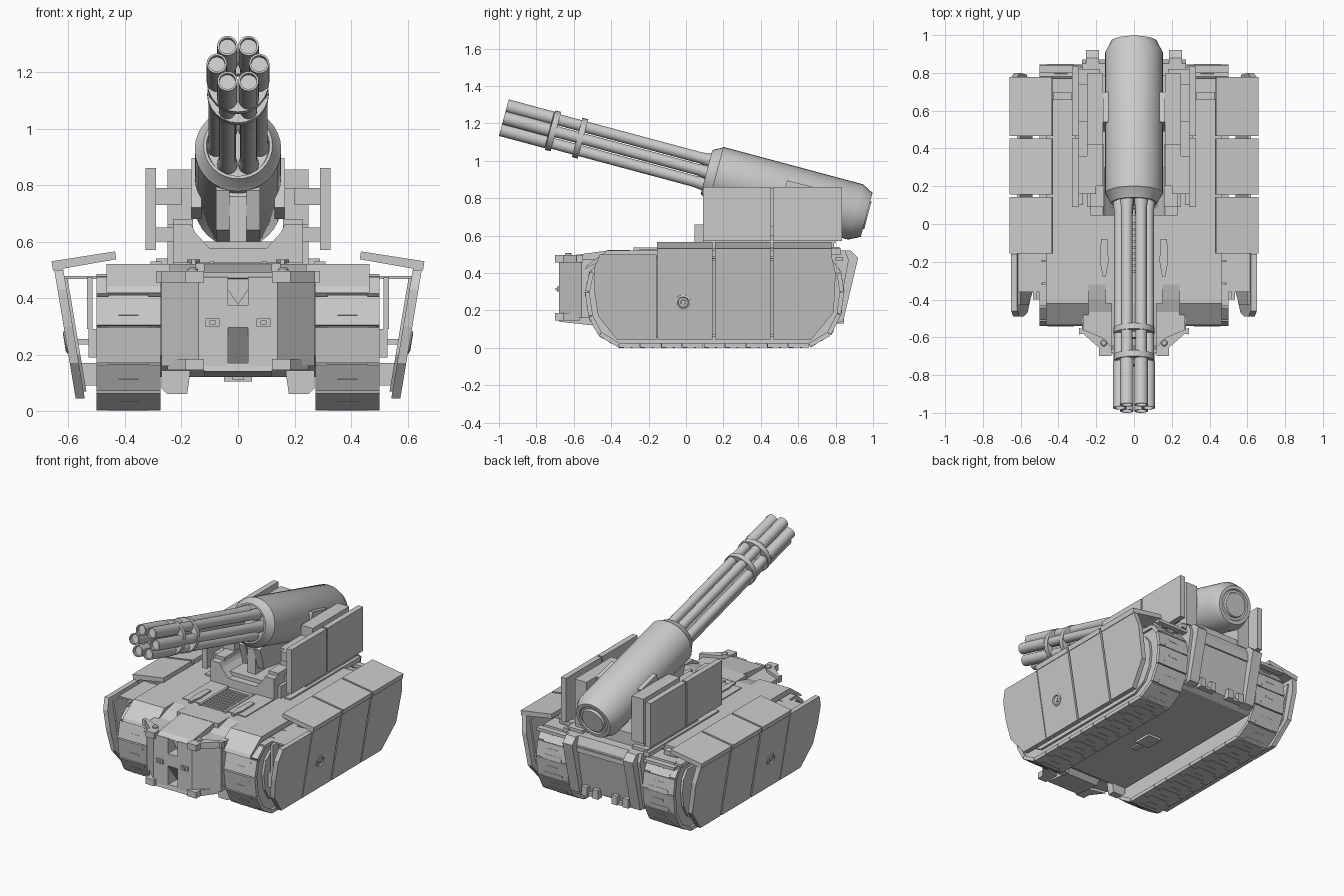
import bpy, bmesh
from math import sin, cos, pi, radians, hypot, atan2
from mathutils import Matrix, Vector

if "Cube" in bpy.data.objects:
    bpy.data.objects.remove(bpy.data.objects["Cube"])


def finish(name, bm, mirror=False, smooth=False):
    bmesh.ops.recalc_face_normals(bm, faces=bm.faces[:])
    me = bpy.data.meshes.new(name)
    bm.to_mesh(me)
    bm.free()
    ob = bpy.data.objects.new(name, me)
    bpy.context.collection.objects.link(ob)
    if mirror:
        ob.modifiers.new("mirror", 'MIRROR').use_clip = False
    if smooth:
        bpy.ops.object.select_all(action='DESELECT')
        ob.select_set(True)
        bpy.context.view_layer.objects.active = ob
        bpy.ops.object.shade_smooth_by_angle(angle=radians(35))
    return ob


def add_prism(bm, axis, prof, a, b):
    """Extrude a 2D profile along an axis: x -> (y,z), y -> (x,z), z -> (x,y)."""
    place = {'x': lambda p, d: (d, p[0], p[1]),
             'y': lambda p, d: (p[0], d, p[1]),
             'z': lambda p, d: (p[0], p[1], d)}[axis]
    lo = [bm.verts.new(place(p, a)) for p in prof]
    hi = [bm.verts.new(place(p, b)) for p in prof]
    n = len(prof)
    bm.faces.new(lo)
    bm.faces.new(hi[::-1])
    for i in range(n):
        bm.faces.new((lo[i], lo[(i + 1) % n], hi[(i + 1) % n], hi[i]))


def prism(name, axis, prof, a, b, mirror=False, lean=0):
    bm = bmesh.new()
    add_prism(bm, axis, prof, a, b)
    for v in bm.verts:
        v.co.x += lean * v.co.z
    return finish(name, bm, mirror)


def boxes(name, dims, mirror=False):
    bm = bmesh.new()
    for x0, x1, y0, y1, z0, z1 in dims:
        add_prism(bm, 'z', [(x0, y0), (x1, y0), (x1, y1), (x0, y1)], z0, z1)
    return finish(name, bm, mirror)


def lathe(name, prof, mats, seg=32, closed=False, mirror=False):
    """Spin an (r, height) profile about z; one copy per matrix."""
    bm = bmesh.new()
    for m in mats:
        rings = []
        for r, h in prof:
            if r == 0:
                rings.append([bm.verts.new(m @ Vector((0, 0, h)))] * seg)
            else:
                rings.append([bm.verts.new(m @ Vector((r * cos(2 * pi * k / seg), r * sin(2 * pi * k / seg), h)))
                              for k in range(seg)])
        pairs = list(zip(rings, rings[1:] + rings[:1]))
        for A, B in pairs if closed else pairs[:-1]:
            for k in range(seg):
                q = [A[k], A[(k + 1) % seg], B[(k + 1) % seg], B[k]]
                bm.faces.new(list(dict.fromkeys(q)))
    return finish(name, bm, mirror, True)


# Tracks: core loop, then link plates with interlocking teeth laid along it
loop = [(-.36, .014), (-.46, .075), (-.51, .17), (-.528, .30), (-.503, .405), (-.435, .466),
        (.77, .466), (.818, .40), (.833, .30), (.818, .18), (.765, .075), (.66, .014)]
cy, cz = .155, .245
prism("track_core", 'x', [(cy + (y - cy) * .99, cz + (z - cz) * .975) for y, z in loop], .285, .485, True)
bm = bmesh.new()
for (y0, z0), (y1, z1) in zip(loop, loop[1:] + loop[:1]):
    L = hypot(y1 - y0, z1 - z0)
    n = max(1, round(L / .115))
    step = L / n
    ang = atan2(z1 - z0, y1 - y0)
    for i in range(n):
        t = (i + .5) / n
        m = Matrix.Translation((.3875, y0 + (y1 - y0) * t, z0 + (z1 - z0) * t)) @ Matrix.Rotation(ang, 4, 'X')
        for w, l, th, off, lift in ((.225, step - .004, .024, 0, 0), (.14, .03, .02, step * .38, .004),
                                    (.07, .012, .02, -step * .1, .004)):
            bmesh.ops.create_cube(bm, size=1, matrix=m @ Matrix.Translation((0, off, lift))
                                  @ Matrix.Diagonal((w, l, th, 1)))
finish("track_links", bm, True)
prism("track_side_plate", 'x', [(cy + (y - cy) * .88, cz + (z - cz) * .8) for y, z in loop], .48, .50, True)

# Hull tub, belly plate and deck
prism("hull", 'x', [(-.42, .12), (-.56, .2), (-.56, .44), (-.40, .5), (-.32, .52),
                    (.85, .52), (.87, .47), (.81, .15), (.76, .12)], -.275, .275)
boxes("belly_hatch", [(-.05, .05, .08, .2, .105, .125), (-.02, .02, .0, .08, .11, .125)])
prism("fender", 'x', [(-.54, .42), (-.53, .44), (-.42, .52), (.66, .52), (.66, .485), (-.42, .485)], .24, .465, True)
boxes("rear_fender_strip", [(.27, .31, .1, .83, .50, .53), (.33, .43, .66, .70, .46, .505),
                            (.28, .50, .80, .84, .465, .485)], True)
boxes("deck_step", [(.10, .23, -.25, .1, .515, .526), (.18, .29, .29, .82, .515, .54)], True)
boxes("deck_grille", [(-.1, -.085, -.27, .03, .515, .53), (.085, .1, -.27, .03, .515, .53)]
      + [(-.085, .085, -.26 + i * .032, -.246 + i * .032, .515, .528) for i in range(9)])
prism("deck_latch", 'z', [(.14, -.08), (.175, -.08), (.18, -.2), (.165, -.28), (.15, -.28), (.135, -.2)],
      .52, .536, True)
boxes("deck_front_hatch", [(-.15, .15, -.42, -.3, .49, .522)])

# Rear plate with fins and tow clasps
prism("rear_fin", 'x', [(.78, .13), (.84, .14), (.92, .48), (.88, .52), (.78, .52)], .185, .255, True)
boxes("rear_clasp", [(.05, .09, .80, .845, .13, .19), (.13, .17, .80, .845, .13, .19),
                     (.05, .17, .80, .835, .13, .15)], True)
boxes("rear_sill", [(-.2, .2, .78, .87, .42, .45)])

# Nose: two angled halves with raked recesses between them
prism("nose_half", 'z', [(.035, -.68), (.14, -.68), (.27, -.56), (.27, -.42), (.035, -.42)], .16, .475, True)
prism("nose_chin", 'x', [(-.675, .17), (-.68, .14), (-.5, .12), (-.45, .17)], -.12, .12)
prism("nose_corner", 'z', [(.12, -.70), (.185, -.70), (.185, -.655), (.27, -.58), (.29, -.585),
                           (.29, -.55), (.17, -.6), (.12, -.65)], .455, .495, True)
prism("nose_corner_low", 'z', [(.12, -.70), (.185, -.70), (.185, -.655), (.25, -.57), (.12, -.6)], .145, .185, True)
prism("nose_slot", 'x', [(-.68, .375), (-.68, .295), (-.58, .165), (-.43, .165), (-.43, .375)], -.036, .036)
prism("nose_wedge", 'y', [(-.036, .43), (0, .375), (.036, .43), (.036, .47), (-.036, .47)], -.62, -.43)
prism("nose_cap", 'x', [(-.675, .47), (-.64, .49), (-.42, .52), (-.38, .5), (-.42, .46)], -.12, .12)
boxes("nose_tow_eye", [(.065, .115, -.69, -.675, .30, .327), (.08, .10, -.697, -.685, .306, .321)], True)
lathe("nose_lamp", [(0, .015), (.012, .015), (.018, .01), (.018, 0), (0, 0)],
      [Matrix.Translation((.16, -.63, .493))], 12, mirror=True)
prism("hull_lower_guard", 'y', [(.17, .13), (.18, .06), (.25, .06), (.27, .08), (.27, .17), (.17, .17)],
      -.46, -.41, True)

# Side skirts: sloped panels under tilted top flaps
T, B = .505, .045
panels = {"skirt_front": [(-.158, B), (-.37, B), (-.47, .17), (-.49, .30), (-.49, .43), (-.46, .50), (-.158, .50)],
          "skirt_a": [(-.152, B), (.142, B), (.142, T), (-.152, T)],
          "skirt_b": [(.155, B), (.452, B), (.452, T), (.155, T)],
          "skirt_c": [(.465, B), (.67, B), (.79, .19), (.80, .4), (.775, T), (.465, T)]}
for nm, prof in panels.items():
    prism(nm, 'x', prof, .535, .567, True, lean=.167)
prism("skirt_inner_rail", 'x', [(-.36, .07), (.65, .07), (.75, .2), (.75, .47), (-.43, .47), (-.43, .2)],
      .525, .54, True, lean=.167)
flap = [(.66, .53), (.435, .565), (.431, .537), (.655, .498)]
for i, (a, b) in enumerate(((-.155, .142), (.155, .452), (.465, .778))):
    prism("skirt_flap_%d" % i, 'y', flap, a, b, True)
boxes("skirt_bracket", [(.49, .615, -.36, -.1, .468, .478), (.515, .535, -.40, -.34, .29, .475),
                        (.49, .53, -.40, -.3, .19, .29), (.49, .56, -.32, -.26, .09, .17)]
      + [(.49, .60, y, y + .04, .235, .255) for y in (.2, .6)], True)
hub = Matrix.Translation((.603, -.015, .245)) @ Matrix.Rotation(pi / 2 + .165, 4, 'Y')
lathe("skirt_hub", [(0, .010), (.012, .010), (.014, .004), (.026, .004), (.03, .012), (.04, .008), (.04, -.02)],
      [hub], 20, mirror=True)

# Turret base, cradle and armour plates
boxes("turret_base", [(-.25, .25, .09, .79, .51, .60)])
prism("turret_trough", 'y', [(-.23, .52), (.23, .52), (.23, .66), (.165, .66), (.15, .63), (.10, .575),
                             (-.10, .575), (-.15, .63), (-.165, .66), (-.23, .66)], .045, .3)
prism("gun_pedestal", 'x', [(.14, .58), (.62, .58), (.62, .74), (.22, .84), (.14, .76)], -.03, .03)
prism("pedestal_cheek", 'x', [(.16, .64), (.58, .58), (.60, .74), (.22, .84), (.12, .78)], .03, .078, True)
boxes("turret_arm", [(.165, .25, .42, .80, .56, .855), (.16, .23, .09, .42, .56, .68),
                     (.20, .295, .16, .36, .73, .79), (.20, .295, .54, .74, .73, .79),
                     (.20, .295, .16, .74, .60, .65), (.165, .25, .20, .42, .66, .79)], True)
prism("gun_cheek", 'x', [(.54, .895), (.70, .855), (.66, .68), (.49, .72)], .13, .165, True)
boxes("turret_armour", [(.29, .327, .09, .455, .57, .86), (.29, .327, .465, .835, .57, .86)], True)

# Rotary gun, all parts tilted 15 degrees up
G = Matrix.Translation((0, .11, .94)) @ Matrix.Rotation(radians(75), 4, 'X')
lathe("gun_housing", [(0, -.893), (.075, -.893), (.08, -.878), (.095, -.878), (.10, -.886), (.122, -.886),
                      (.153, -.825), (.153, -.053), (.146, -.045), (.122, 0), (.112, 0), (.108, -.02), (0, -.02)], [G])
ring = [G @ Matrix.Translation((.075 * cos(k * pi / 3), .075 * sin(k * pi / 3), 0)) for k in range(6)]
lathe("gun_barrels", [(.036, -.03), (.036, .0), (.030, .05), (.030, .865), (.036, .87), (.036, 1.122),
                      (.029, 1.122), (.029, 1.10), (0, 1.10)], ring, 20)
for i, t in enumerate((.70, .85)):
    lathe("barrel_collar_%d" % i, [(.07, t - .016), (.109, t - .016), (.109, t + .016), (.07, t + .016)],
          [G], 24, closed=True)
